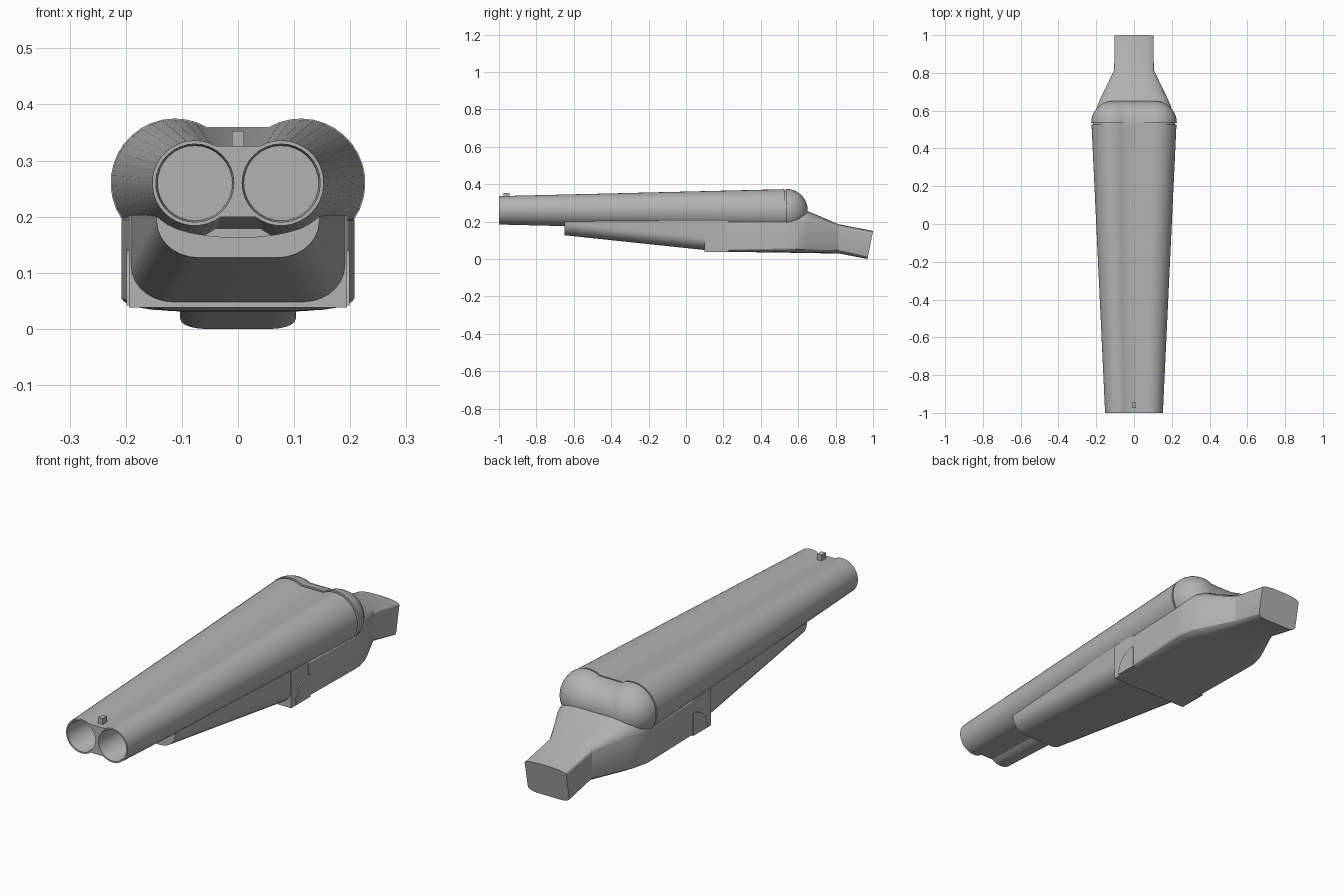
import bpy, bmesh, math

if "Cube" in bpy.data.objects:
    bpy.data.objects.remove(bpy.data.objects["Cube"])

metal = bpy.data.materials.new("grey_metal")
metal.diffuse_color = (0.45, 0.45, 0.45, 1)
metal.use_nodes = True
metal.node_tree.nodes["Principled BSDF"].inputs["Base Color"].default_value = metal.diffuse_color


def finish(name, bm):
    bmesh.ops.recalc_face_normals(bm, faces=bm.faces)
    me = bpy.data.meshes.new(name)
    bm.to_mesh(me)
    bm.free()
    ob = bpy.data.objects.new(name, me)
    bpy.context.collection.objects.link(ob)
    me.materials.append(metal)
    return ob


def smooth(ob, angle=30):
    bpy.ops.object.select_all(action='DESELECT')
    ob.select_set(True)
    bpy.context.view_layer.objects.active = ob
    bpy.ops.object.shade_smooth_by_angle(angle=math.radians(angle))


def loft(name, rings):
    """Skin closed rings of (x, y, z) points and cap both ends."""
    bm = bmesh.new()
    rows = [[bm.verts.new(p) for p in r] for r in rings]
    n = len(rows[0])
    for a, b in zip(rows, rows[1:]):
        for i in range(n):
            j = (i + 1) % n
            bm.faces.new((a[i], a[j], b[j], b[i]))
    bm.faces.new(rows[0])
    bm.faces.new(rows[-1])
    return finish(name, bm)


def mirrored(half):
    return half + [(-x, y, z) for x, y, z in reversed(half)]


def twin(y, cx, r, z=0.26, n=24):
    """Two circles joined by a web."""
    half = []
    for i in range(n + 1):
        a = math.radians(-127 + 247 * i / n)
        half.append((cx + r * math.cos(a), y, z + r * math.sin(a)))
    return mirrored(half)


def body(y, w, zb, zt, bx, bz, tx, tz, shear=0, n=5):
    """Box section with elliptical bottom and top corners."""
    half = []
    for i in range(n + 1):
        a = math.pi / 2 * i / n
        half.append((w - bx + bx * math.sin(a), zb + bz - bz * math.cos(a)))
    for i in range(n + 1):
        a = math.pi / 2 * i / n
        half.append((w - tx + tx * math.cos(a), zt - tz + tz * math.sin(a)))
    return mirrored([(x, y + shear * z, z) for x, z in half])


def trough(y, w, zb, rx, rz, inner, n=7):
    """Fore-end section, hollowed on top to cradle the barrels."""
    half = []
    for i in range(n + 1):
        a = math.pi / 2 * i / n
        half.append((w - rx + rx * math.sin(a), y, zb + rz - rz * math.cos(a)))
    half.append((w, y, 0.203))
    for i in range(n):
        a = math.pi / 2 * i / n
        half.append(((w - 0.006) * math.cos(a), y,
                     0.203 - (0.203 - inner) * math.sin(a)))
    return mirrored(half)


def prism(name, outline, x0, x1):
    """Extrude a (y, z) outline along x."""
    return loft(name, [[(x, y, z) for y, z in outline] for x in (x0, x1)])


def box(y0, y1, z0, z1):
    return [(y0, z0), (y1, z0), (y1, z1), (y0, z1)]


# Barrels, tapering forward, with bores cut into the muzzle
barrels = loft("barrels", [twin(-1.0, 0.077, 0.076), twin(0.526, 0.112, 0.113)])
for s in (-1, 1):
    rings = []
    for y, r in ((-1.05, 0.070), (-0.99, 0.0695), (-0.985, 0.067), (-0.2, 0.066)):
        rings.append([(s * 0.077 + r * math.cos(math.tau * i / 32), y,
                       0.26 + r * math.sin(math.tau * i / 32)) for i in range(32)])
    cutter = loft("bore_cutter", rings)
    cutter.hide_render = True
    mod = barrels.modifiers.new("bore", 'BOOLEAN')
    mod.object = cutter
    mod.solver = 'EXACT'
    bpy.context.view_layer.objects.active = barrels
    bpy.ops.object.modifier_apply(modifier=mod.name)
    bpy.data.objects.remove(cutter)
smooth(barrels)

# Front sight bead
prism("front_sight", box(-0.975, -0.945, 0.315, 0.353), -0.011, 0.011)

# Rounded breech behind a thin seam
rings = [twin(0.51, 0.112, 0.106), twin(0.535, 0.112, 0.106)]
for i in range(10):
    a = math.radians(87 * i / 9)
    rings.append(twin(0.535 + 0.116 * math.sin(a), 0.112, 0.115 * math.cos(a)))
smooth(loft("breech", rings))

# Receiver running back into the stub grip
smooth(loft("receiver", [
    body(0.22, 0.196, 0.038, 0.20, 0.05, 0.012, 0.01, 0.01),
    body(0.53, 0.208, 0.034, 0.20, 0.08, 0.022, 0.01, 0.01),
    body(0.57, 0.207, 0.033, 0.225, 0.08, 0.024, 0.04, 0.03),
    body(0.625, 0.195, 0.032, 0.262, 0.085, 0.026, 0.10, 0.07),
    body(0.66, 0.180, 0.031, 0.252, 0.08, 0.027, 0.09, 0.06),
    body(0.815, 0.105, 0.030, 0.186, 0.045, 0.026, 0.07, 0.02),
    body(0.97, 0.103, 0.0, 0.150, 0.045, 0.018, 0.08, 0.015, 0.2),
]), 25)

# Fore-end
smooth(loft("fore_end", [
    trough(-0.65, 0.145, 0.127, 0.075, 0.065, 0.163),
    trough(0.11, 0.191, 0.047, 0.075, 0.065, 0.155),
]))

# Hinge block with quarter-round knuckle plates
prism("hinge_block", box(0.10, 0.225, 0.038, 0.202), -0.194, 0.194)
arc = [(0.23 - 0.1 * math.cos(math.pi / 2 * i / 10),
        0.042 + 0.1 * math.sin(math.pi / 2 * i / 10)) for i in range(11)]
for s, side in ((-1, "left"), (1, "right")):
    prism("hinge_knuckle_" + side, arc + [(0.23, 0.042)], s * 0.18, s * 0.199)
